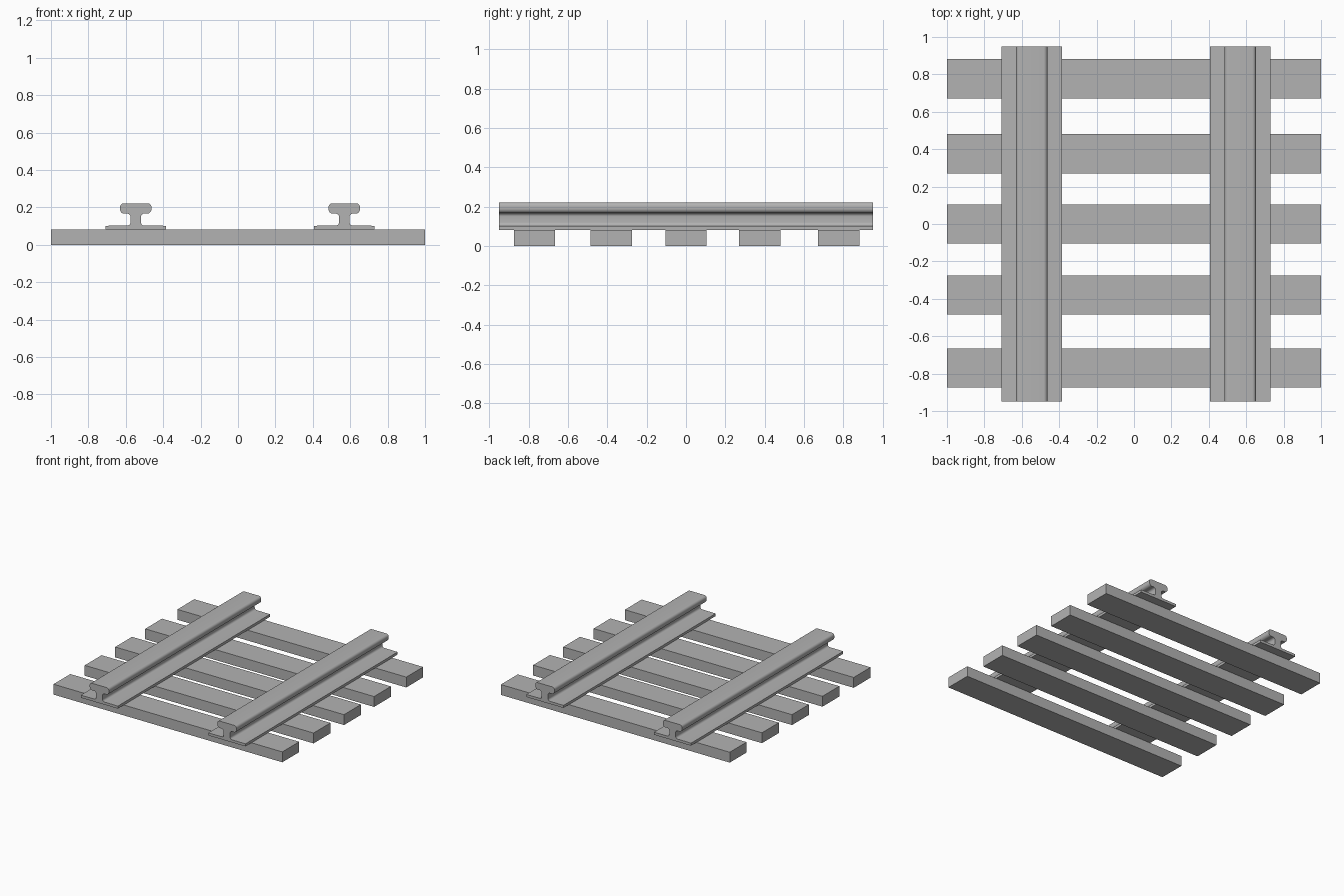
import bpy, bmesh
from math import sin, cos, radians

if "Cube" in bpy.data.objects:
    bpy.data.objects.remove(bpy.data.objects["Cube"])

TIE_TOP = 0.082

# dark grey for every part
grey = bpy.data.materials.new("dark_grey")
grey.diffuse_color = (0.45, 0.45, 0.45, 1)
grey.use_nodes = True
grey.node_tree.nodes["Principled BSDF"].inputs["Base Color"].default_value = grey.diffuse_color


def finish(name, bm, loc):
    me = bpy.data.meshes.new(name)
    bm.to_mesh(me)
    bm.free()
    me.materials.append(grey)
    ob = bpy.data.objects.new(name, me)
    ob.location = loc
    bpy.context.collection.objects.link(ob)
    return ob


def box(name, size, loc):
    bm = bmesh.new()
    bmesh.ops.create_cube(bm, size=1)
    bmesh.ops.scale(bm, vec=size, verts=bm.verts)
    return finish(name, bm, loc)


def arc(cx, cz, r, a0, a1, n=6):
    angles = [radians(a0 + (a1 - a0) * i / n) for i in range(n + 1)]
    return [(cx + r * cos(a), cz + r * sin(a)) for a in angles]


# right half of the rail section, from the head down to the foot
half = (arc(0.064, 0.202, 0.020, 90, 0)        # head top corner
        + arc(0.061, 0.190, 0.023, 0, -90)     # head lower corner
        + arc(0.045, 0.150, 0.017, 90, 180)    # head to web fillet
        + arc(0.045, 0.120, 0.017, 180, 270)   # web to foot fillet
        + [(0.162, 0.102), (0.162, TIE_TOP)])  # foot flange
profile = half + [(-x, z) for x, z in reversed(half)]


def rail(name, x, length):
    bm = bmesh.new()
    face = bm.faces.new([bm.verts.new((px, -length / 2, pz)) for px, pz in profile])
    ext = bmesh.ops.extrude_face_region(bm, geom=[face], use_keep_orig=True)
    moved = [g for g in ext["geom"] if isinstance(g, bmesh.types.BMVert)]
    bmesh.ops.translate(bm, vec=(0, length, 0), verts=moved)
    bmesh.ops.recalc_face_normals(bm, faces=bm.faces)
    ob = finish(name, bm, (x, 0, 0))
    bpy.ops.object.select_all(action='DESELECT')
    ob.select_set(True)
    bpy.context.view_layer.objects.active = ob
    bpy.ops.object.shade_smooth_by_angle(angle=radians(35))


# cross ties
for i, y in enumerate((-0.77, -0.38, 0.0, 0.375, 0.777)):
    box(f"cross_tie_{i + 1}", (2, 0.21, TIE_TOP), (0, y, TIE_TOP / 2))

# rails
rail("left_rail", -0.547, 1.9)
rail("right_rail", 0.568, 1.9)
